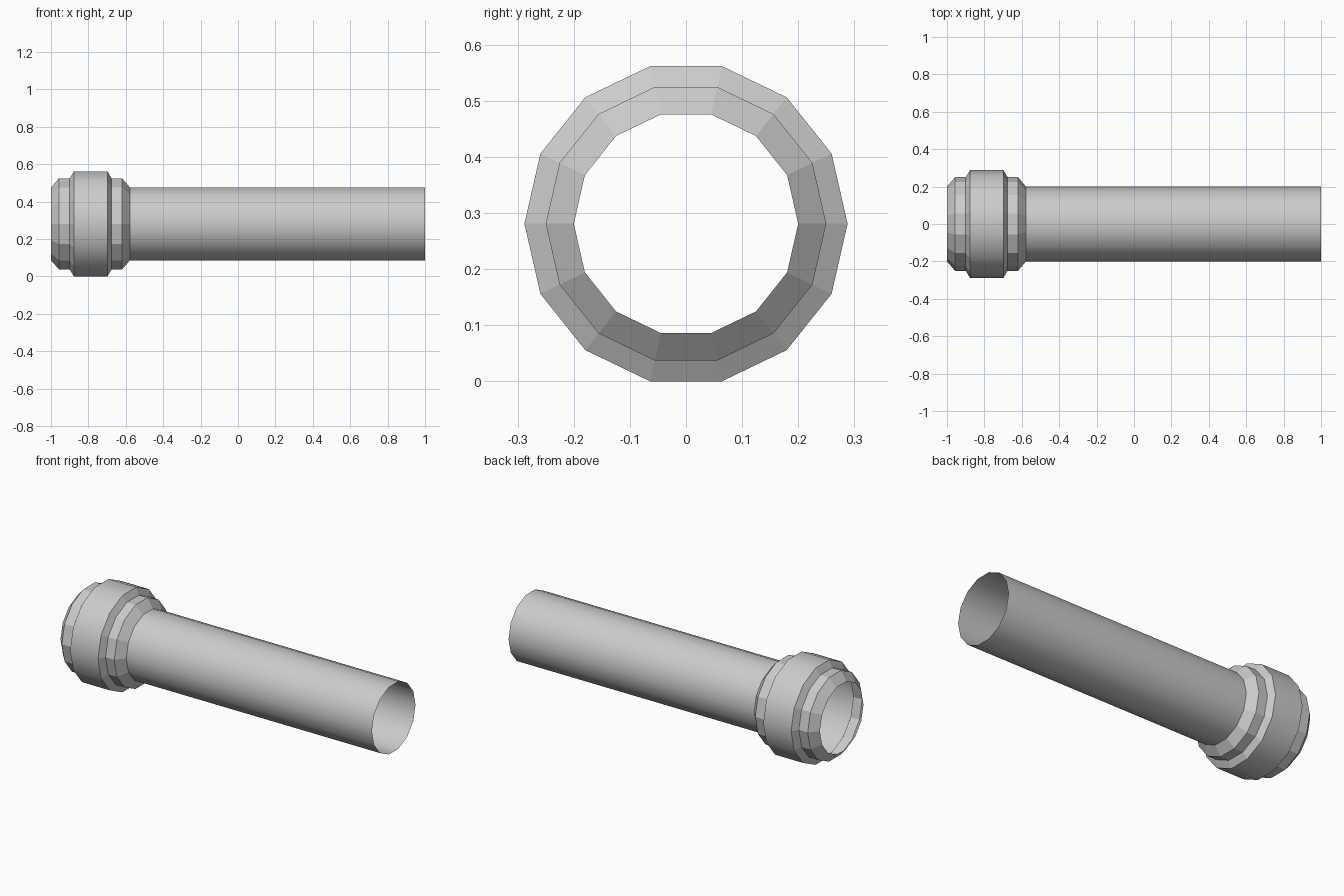
import bpy, bmesh, math

if "Cube" in bpy.data.objects:
    bpy.data.objects.remove(bpy.data.objects["Cube"])

SIDES = 14
CENTRE_Z = 0.281

# Profile along x: (x, radius), collar at the left, open tube to the right
PROFILE = [(-1.0, 0.20), (-0.957, 0.25), (-0.90, 0.25), (-0.877, 0.288),
           (-0.698, 0.288), (-0.676, 0.25), (-0.62, 0.25), (-0.578, 0.20),
           (1.0, 0.20)]
SMOOTH_BANDS = {3, 7}  # wide collar band and long tube


def lathe_x(name, profile, smooth):
    bm = bmesh.new()
    rings = []
    for x, r in profile:
        rings.append([bm.verts.new((x, r * math.cos(2 * math.pi * i / SIDES),
                                    CENTRE_Z + r * math.sin(2 * math.pi * i / SIDES)))
                      for i in range(SIDES)])
    for b, (lo, hi) in enumerate(zip(rings, rings[1:])):
        for i in range(SIDES):
            j = (i + 1) % SIDES
            face = bm.faces.new((lo[i], lo[j], hi[j], hi[i]))
            face.smooth = b in smooth
    bm.normal_update()
    # Make the shell face outward
    f = next(iter(bm.faces))
    c = f.calc_center_median()
    if f.normal.y * c.y + f.normal.z * (c.z - CENTRE_Z) < 0:
        bmesh.ops.reverse_faces(bm, faces=bm.faces[:])
    mesh = bpy.data.meshes.new(name)
    bm.to_mesh(mesh)
    bm.free()
    obj = bpy.data.objects.new(name, mesh)
    bpy.context.collection.objects.link(obj)
    return obj


# Hollow pipe with a stepped collar, open at both ends
lathe_x("pipe_with_collar", PROFILE, SMOOTH_BANDS)
